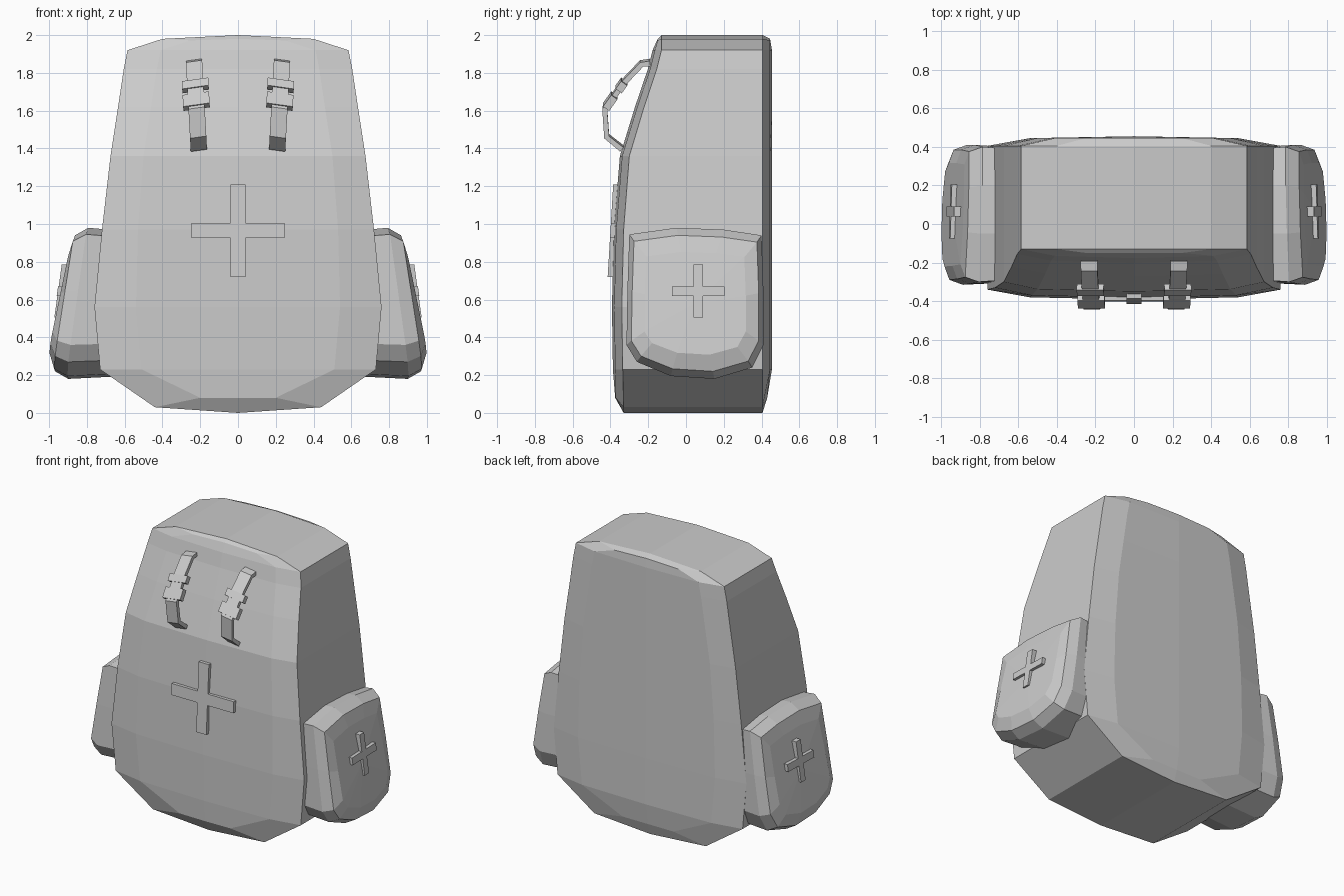
import bpy, bmesh
from math import atan2
from mathutils import Vector

if "Cube" in bpy.data.objects:
    bpy.data.objects.remove(bpy.data.objects["Cube"])


def make(name, verts, faces, mirror=False):
    bm = bmesh.new()
    vs = [bm.verts.new(v) for v in verts]
    for f in faces:
        bm.faces.new([vs[i] for i in f])
    bmesh.ops.recalc_face_normals(bm, faces=bm.faces)
    me = bpy.data.meshes.new(name)
    bm.to_mesh(me)
    bm.free()
    ob = bpy.data.objects.new(name, me)
    bpy.context.collection.objects.link(ob)
    if mirror:
        m = ob.modifiers.new("mirror", 'MIRROR')
        m.use_clip = True
    return ob


def prism(name, outline, place, mirror=False):
    """Thick plate: outline (u, v) extruded, place(u, v, layer) gives the point."""
    n = len(outline)
    verts = [place(u, v, k) for k in (0, 1) for u, v in outline]
    faces = [list(range(n)), list(range(n, 2 * n))]
    faces += [(i, (i + 1) % n, n + (i + 1) % n, n + i) for i in range(n)]
    return make(name, verts, faces, mirror)


# Main body: half outline, rim and inset panel: rim x, z, y, panel x, z, y
rows = [(0, 0.0, -0.33, 0, 0.08, -0.375),
        (0.44, 0.03, -0.33, 0.20, 0.08, -0.372),
        (0.73, 0.23, -0.335, 0.51, 0.23, -0.375),
        (0.76, 0.56, -0.34, 0.54, 0.56, -0.38),
        (0.72, 0.97, -0.33, 0.53, 0.97, -0.37),
        (0.675, 1.36, -0.30, 0.50, 1.36, -0.338),
        (0.635, 1.62, -0.222, 0.46, 1.62, -0.258),
        (0.605, 1.82, -0.155, 0.43, 1.82, -0.19),
        (0.585, 1.92, -0.13, 0.41, 1.92, -0.165),
        (0.40, 1.98, -0.13, 0.25, 1.972, -0.15),
        (0, 2.0, -0.13, 0, 1.98, -0.15)]
n = len(rows)
V, F = [], []
V += [(r[0], r[2], r[1]) for r in rows]                       # front rim
V += [(r[3], r[5], r[4]) for r in rows]                       # front panel edge
V += [(0, r[5] - 0.012, r[4]) for r in rows]                  # front centre
V += [(r[0], 0.405, r[1]) for r in rows]                      # back rim
V += [(r[3], 0.43 if r[4] < 0.1 else 0.445, r[4]) for r in rows]
V += [(0, 0.455, r[4]) for r in rows]                         # back centre
for o in (0, 3 * n):
    for i in range(n - 1):
        F.append((o + i, o + i + 1, o + n + i + 1, o + n + i))
    for i in range(2, 8):
        F.append((o + n + i, o + n + i + 1, o + 2 * n + i + 1, o + 2 * n + i))
    F.append((o + n, o + n + 1, o + n + 2, o + 2 * n + 2))
    F.append((o + n + 8, o + n + 9, o + n + 10, o + 2 * n + 8))
for i in range(n - 1):
    F.append((i, i + 1, 3 * n + i + 1, 3 * n + i))
make("backpack_body", V, F, True)

# Side pockets: rings lofted outward from the body
outline = [(-0.30, 0.945), (-0.05, 0.98), (0.20, 0.97), (0.40, 0.94), (0.41, 0.64),
           (0.41, 0.36), (0.35, 0.24), (0.15, 0.18), (-0.08, 0.195), (-0.26, 0.27),
           (-0.315, 0.36), (-0.31, 0.65)]
cy, cz = 0.05, 0.58


def face_x(y, z):
    return 0.88 + (0.94 - z) * 0.14 - 0.03 * (y - 0.05)


V, F = [], []
k = len(outline)
for sy, sz, dx in ((0.97, 0.97, None), (1, 1, -0.085), (0.93, 0.90, -0.015), (0.74, 0.68, 0.01)):
    for y, z in outline:
        py, pz = cy + (y - cy) * sy, cz + (z - cz) * sz
        V.append((0.66 if dx is None else face_x(y, z) + dx, py, pz))
for r in range(3):
    for i in range(k):
        j = (i + 1) % k
        F.append((r * k + i, r * k + j, (r + 1) * k + j, (r + 1) * k + i))
V.append((face_x(cy, cz) + 0.015, cy, cz))
F += [(3 * k + i, 3 * k + (i + 1) % k, 4 * k) for i in range(k)]
F.append(list(range(k)))
make("side_pocket", V, F, True)


# Raised crosses
def cross(a, w):
    return [(-w, -a), (w, -a), (w, -w), (a, -w), (a, w), (w, w),
            (w, a), (-w, a), (-w, w), (-a, w), (-a, -w), (-w, -w)]


prism("pocket_cross", cross(0.14, 0.025),
      lambda u, v, t: (0.915 + 0.037 * t - 0.14 * v - 0.03 * u, 0.065 + u, 0.645 + v), True)
prism("front_cross", cross(0.245, 0.04),
      lambda u, v, t: (u, -0.355 - 0.045 * t + 0.06 * v, 0.965 + v))

# Upper straps: bent ribbon leaning slightly outward
path = [Vector(p) for p in ((-0.19, 1.855), (-0.235, 1.85), (-0.33, 1.75),
                            (-0.43, 1.61), (-0.42, 1.465), (-0.34, 1.40))]


def lean(z):
    return 0.207 + (z - 1.39) * 0.055


V, F = [], []
for i, p in enumerate(path):
    d = (path[min(i + 1, 5)] - path[max(i - 1, 0)]).normalized()
    nrm = Vector((d.y, -d.x)) * 0.014
    for q, sx in ((p + nrm, -1), (p + nrm, 1), (p - nrm, 1), (p - nrm, -1)):
        V.append((lean(q.y) + sx * 0.043, q.x, q.y - sx * 0.006))
for i in range(5):
    for j in range(4):
        F.append((4 * i + j, 4 * i + (j + 1) % 4, 4 * i + 4 + (j + 1) % 4, 4 * i + 4 + j))
F += [(0, 1, 2, 3), (20, 21, 22, 23)]
make("upper_strap", V, F, True)

# Strap buckles: two wider plates on the straight stretch
d = (path[3] - path[2]).normalized()
nrm = Vector((d.y, -d.x))
for label, t0, t1 in (("top_buckle", -0.005, 0.045), ("lower_buckle", 0.085, 0.16)):
    def place(u, v, t):
        p = path[2] + d * v + nrm * (0.02 - 0.04 * t)
        return (lean(p.y) + u, p.x, p.y - u * 0.14)
    prism(label, [(-0.07, t0), (0.07, t0), (0.07, t1), (-0.07, t1)], place, True)
